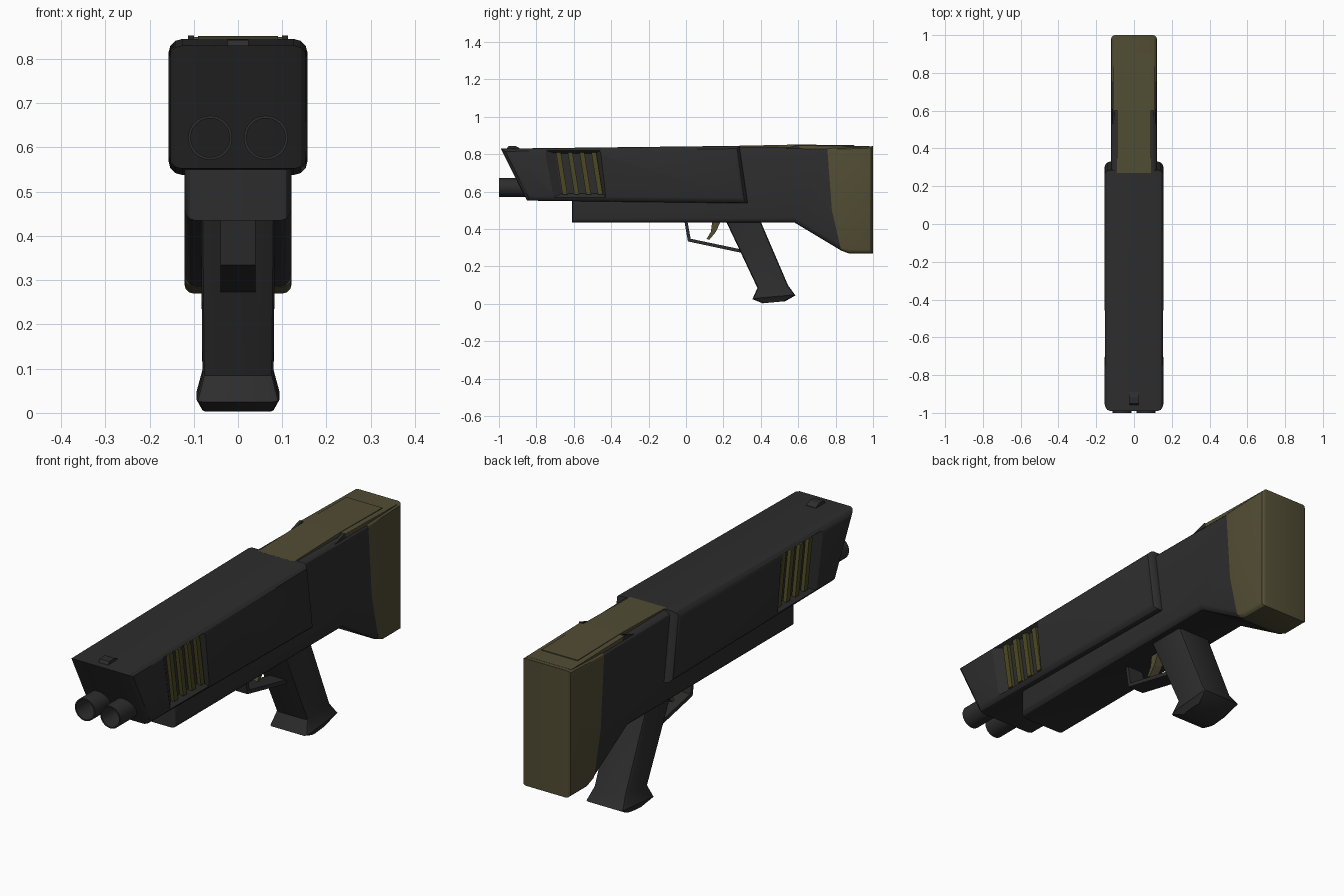
import bpy, bmesh, math
from mathutils import Matrix, Vector

cube = bpy.data.objects.get("Cube")
if cube:
    bpy.data.objects.remove(cube, do_unlink=True)


def material(name, rgb):
    m = bpy.data.materials.new(name)
    m.use_nodes = True
    color = (*rgb, 1)
    m.diffuse_color = color
    node = next(n for n in m.node_tree.nodes if n.type == 'BSDF_PRINCIPLED')
    node.inputs["Base Color"].default_value = color
    return m


BLACK = material("matte black", (0.026, 0.026, 0.026))
OLIVE = material("olive", (0.082, 0.073, 0.034))
SLAT = material("dark gold olive", (0.072, 0.066, 0.016))


def finish(name, bm, mat, smooth=True):
    bmesh.ops.recalc_face_normals(bm, faces=bm.faces)
    mesh = bpy.data.meshes.new(name)
    bm.to_mesh(mesh)
    bm.free()
    mesh.materials.append(mat)
    obj = bpy.data.objects.new(name, mesh)
    bpy.context.collection.objects.link(obj)
    if smooth:
        activate(obj)
        bpy.ops.object.shade_smooth_by_angle(angle=math.radians(30))
    return obj


def activate(obj):
    bpy.ops.object.select_all(action='DESELECT')
    obj.select_set(True)
    bpy.context.view_layer.objects.active = obj


def prism(name, profile, x0, x1, mat, bevel=0, sharp=()):
    """Side profile (y, z) spanning x0..x1; side edges rounded except those in sharp."""
    bm = bmesh.new()
    a = [bm.verts.new((x0, y, z)) for y, z in profile]
    b = [bm.verts.new((x1, y, z)) for y, z in profile]
    bm.faces.new(a)
    bm.faces.new(b[::-1])
    n = len(profile)
    rounded = []
    for i in range(n):
        j = (i + 1) % n
        bm.faces.new((a[i], b[i], b[j], a[j]))
        if i not in sharp:
            rounded += [bm.edges.get((a[i], a[j])), bm.edges.get((b[i], b[j]))]
    bmesh.ops.recalc_face_normals(bm, faces=bm.faces)
    if bevel:
        bmesh.ops.bevel(bm, geom=rounded, offset=bevel, segments=3,
                        profile=0.5, affect='EDGES')
    return finish(name, bm, mat, bevel > 0)


def loft(name, rings, mat, bevel=0):
    """Join four-cornered rings into a closed solid, rounding its long edges."""
    bm = bmesh.new()
    loops = [[bm.verts.new(p) for p in ring] for ring in rings]
    bm.faces.new(loops[0])
    bm.faces.new(loops[-1][::-1])
    long_edges = []
    for a, b in zip(loops, loops[1:]):
        for i in range(4):
            j = (i + 1) % 4
            bm.faces.new((a[i], b[i], b[j], a[j]))
        long_edges += [bm.edges.get(pair) for pair in zip(a, b)]
    bmesh.ops.recalc_face_normals(bm, faces=bm.faces)
    if bevel:
        bmesh.ops.bevel(bm, geom=long_edges, offset=bevel, segments=2,
                        profile=0.5, affect='EDGES')
    return finish(name, bm, mat, bevel > 0)


# Front shroud with raked muzzle face
shroud = prism("shroud", [(-0.99, 0.83), (0.285, 0.845), (0.33, 0.538), (-0.85, 0.552)],
               -0.157, 0.157, BLACK, 0.03)

# Side vents: recess cut into the shroud, then slanted slats
for side, label in ((1, "left"), (-1, "right")):
    outer = [(-0.765, 0.825), (-0.455, 0.825), (-0.425, 0.562), (-0.715, 0.562)]
    inner = [(-0.70, 0.805), (-0.48, 0.805), (-0.445, 0.59), (-0.665, 0.59)]
    cutter = loft("vent_cutter", [[(side * 0.162, y, z) for y, z in outer],
                                  [(side * 0.128, y, z) for y, z in inner]], BLACK)
    cutter.hide_render = True
    activate(shroud)
    mod = shroud.modifiers.new("vent", 'BOOLEAN')
    mod.operation = 'DIFFERENCE'
    mod.solver = 'EXACT'
    mod.object = cutter
    bpy.ops.object.modifier_apply(modifier=mod.name)
    bpy.data.objects.remove(cutter, do_unlink=True)
    for i in range(4):
        y = -0.695 + i * 0.063
        slat = [(y, 0.808), (y + 0.026, 0.808), (y + 0.061, 0.585), (y + 0.035, 0.585)]
        prism(f"{label}_vent_slat_{i + 1}", slat,
              *sorted((side * 0.12, side * 0.145)), SLAT)

# Receiver running back into the stock
prism("receiver", [(-0.61, 0.435), (0.58, 0.435), (0.83, 0.285), (0.78, 0.5),
                   (0.755, 0.835), (0.2, 0.84), (0.2, 0.56), (-0.61, 0.56)],
      -0.121, 0.121, BLACK, 0.025, sharp=(2, 3, 5, 6))

# Butt and top comb
prism("butt", [(0.755, 0.835), (1.0, 0.843), (1.0, 0.27), (0.87, 0.27),
               (0.83, 0.285), (0.78, 0.5)],
      -0.121, 0.121, OLIVE, 0.02, sharp=(4, 5))
prism("comb_strip", [(0.27, 0.82), (0.27, 0.845), (0.6, 0.852), (0.9, 0.848), (0.9, 0.82)],
      -0.09, 0.09, OLIVE)
prism("comb_cap", [(0.6, 0.825), (0.6, 0.85), (0.98, 0.843), (0.98, 0.825)],
      -0.112, 0.112, OLIVE, 0.006, sharp=(0, 2, 3))
for side, label in ((1, "left"), (-1, "right")):
    prism(f"{label}_comb_wedge", [(0.53, 0.83), (0.6, 0.853), (0.61, 0.83)],
          *sorted((side * 0.1, side * 0.113)), BLACK)

# Grip with flared foot: half width, front (y, z), back (y, z)
sections = [(0.084, 0.21, 0.45, 0.395, 0.45), (0.08, 0.382, 0.085, 0.545, 0.10),
            (0.095, 0.355, 0.025, 0.585, 0.045), (0.08, 0.41, 0.003, 0.53, 0.014)]
loft("grip", [[(-w, y0, z0), (w, y0, z0), (w, y1, z1), (-w, y1, z1)]
              for w, y0, z0, y1, z1 in sections], BLACK, 0.014)

# Trigger and guard
prism("trigger_guard", [(-0.008, 0.44), (0.01, 0.334), (0.31, 0.27), (0.31, 0.288),
                        (0.025, 0.348), (0.008, 0.44)], -0.04, 0.04, BLACK)
prism("trigger", [(0.14, 0.44), (0.185, 0.44), (0.16, 0.385), (0.125, 0.343),
                  (0.11, 0.347), (0.133, 0.385)], -0.02, 0.02, OLIVE)

# Front sight
prism("front_sight", [(-0.965, 0.82), (-0.95, 0.843), (-0.915, 0.845), (-0.89, 0.833),
                      (-0.89, 0.82)], -0.024, 0.024, BLACK)

# Twin hollow barrels
for x, label in ((0.063, "left"), (-0.063, "right")):
    bm = bmesh.new()
    place = Matrix.Translation((x, -0.8, 0.622)) @ Matrix.Rotation(math.pi / 2, 4, 'X')
    bmesh.ops.create_cone(bm, cap_ends=True, segments=32, radius1=0.05, radius2=0.05,
                          depth=0.4, matrix=place)
    muzzle = min(bm.faces, key=lambda f: f.calc_center_median().y)
    bmesh.ops.inset_region(bm, faces=[muzzle], thickness=0.006)
    bore = bmesh.ops.extrude_discrete_faces(bm, faces=[muzzle])["faces"][0]
    bmesh.ops.translate(bm, verts=bore.verts, vec=Vector((0, 0.15, 0)))
    finish(f"{label}_barrel", bm, BLACK)
